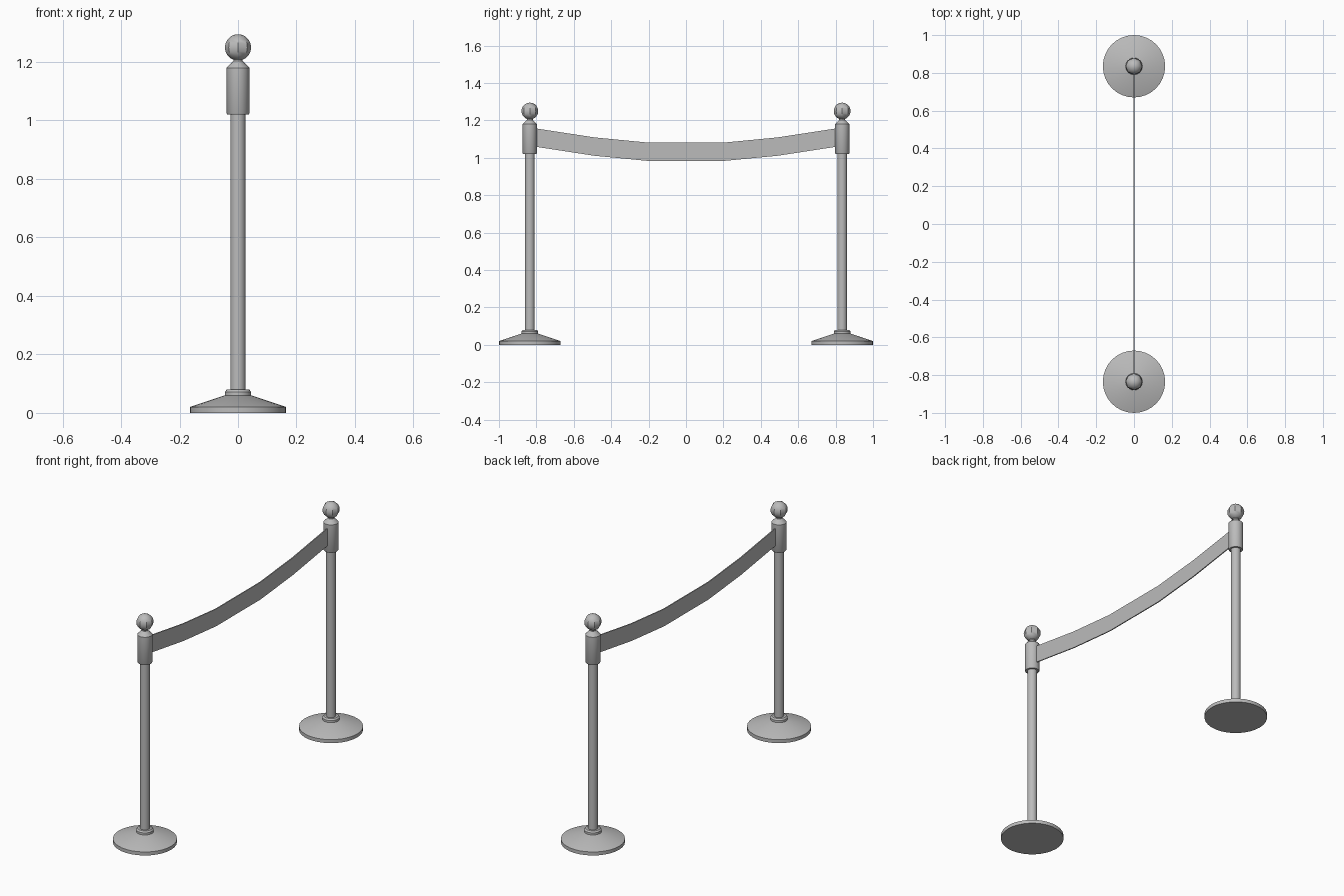
import bpy, bmesh, math

cube = bpy.data.objects.get("Cube")
if cube:
    bpy.data.objects.remove(cube, do_unlink=True)

grey = bpy.data.materials.new("brushed_grey")
grey.use_nodes = True
colour = (0.5, 0.5, 0.5, 1)
grey.diffuse_color = colour
grey.node_tree.nodes["Principled BSDF"].inputs["Base Color"].default_value = colour

POST_Y = 0.835


def finish(name, bm, smooth=True):
    bmesh.ops.recalc_face_normals(bm, faces=bm.faces)
    mesh = bpy.data.meshes.new(name)
    bm.to_mesh(mesh)
    bm.free()
    mesh.materials.append(grey)
    obj = bpy.data.objects.new(name, mesh)
    bpy.context.collection.objects.link(obj)
    if smooth:
        bpy.ops.object.select_all(action="DESELECT")
        obj.select_set(True)
        bpy.context.view_layer.objects.active = obj
        bpy.ops.object.shade_smooth_by_angle(angle=math.radians(35))
    return obj


def lathe(name, profile, y, sides):
    """Closed turned part from (radius, height) pairs."""
    bm = bmesh.new()
    rings = []
    for r, z in profile:
        angles = [math.tau * i / sides for i in range(sides)]
        rings.append([bm.verts.new((r * math.cos(a), y + r * math.sin(a), z)) for a in angles])
    for low, high in zip(rings, rings[1:]):
        for i in range(sides):
            j = (i + 1) % sides
            bm.faces.new((low[i], low[j], high[j], high[i]))
    bm.faces.new(rings[0][::-1])
    bm.faces.new(rings[-1])
    return finish(name, bm)


# Two matching posts
for side, y in (("front", -POST_Y), ("back", POST_Y)):
    lathe(side + "_base", [(0.165, 0), (0.165, 0.02), (0.045, 0.06)], y, 32)
    lathe(side + "_base_collar", [(0.045, 0), (0.045, 0.072), (0.038, 0.08)], y, 16)
    lathe(side + "_pole", [(0.026, 0.02), (0.026, 1.03)], y, 16)
    lathe(side + "_sleeve", [(0.036, 1.02), (0.039, 1.025), (0.039, 1.18),
                             (0.016, 1.203), (0.016, 1.22)], y, 16)
    # Ball finial
    bm = bmesh.new()
    bmesh.ops.create_uvsphere(bm, u_segments=8, v_segments=10, radius=0.045)
    bmesh.ops.translate(bm, verts=bm.verts, vec=(0, y, 1.25))
    finish(side + "_ball", bm)

# Sagging belt between the sleeves
half = [(0.81, 1.109), (0.49, 1.06), (0.2, 1.032)]
path = [(-y, z) for y, z in half] + half[::-1]
bm = bmesh.new()
sections = [[bm.verts.new((x, y, z + dz)) for x, dz in
             ((-0.003, -0.049), (0.003, -0.049), (0.003, 0.049), (-0.003, 0.049))]
            for y, z in path]
for a, b in zip(sections, sections[1:]):
    for i in range(4):
        j = (i + 1) % 4
        bm.faces.new((a[i], a[j], b[j], b[i]))
bm.faces.new(sections[0])
bm.faces.new(sections[-1])
finish("belt", bm, smooth=False)
